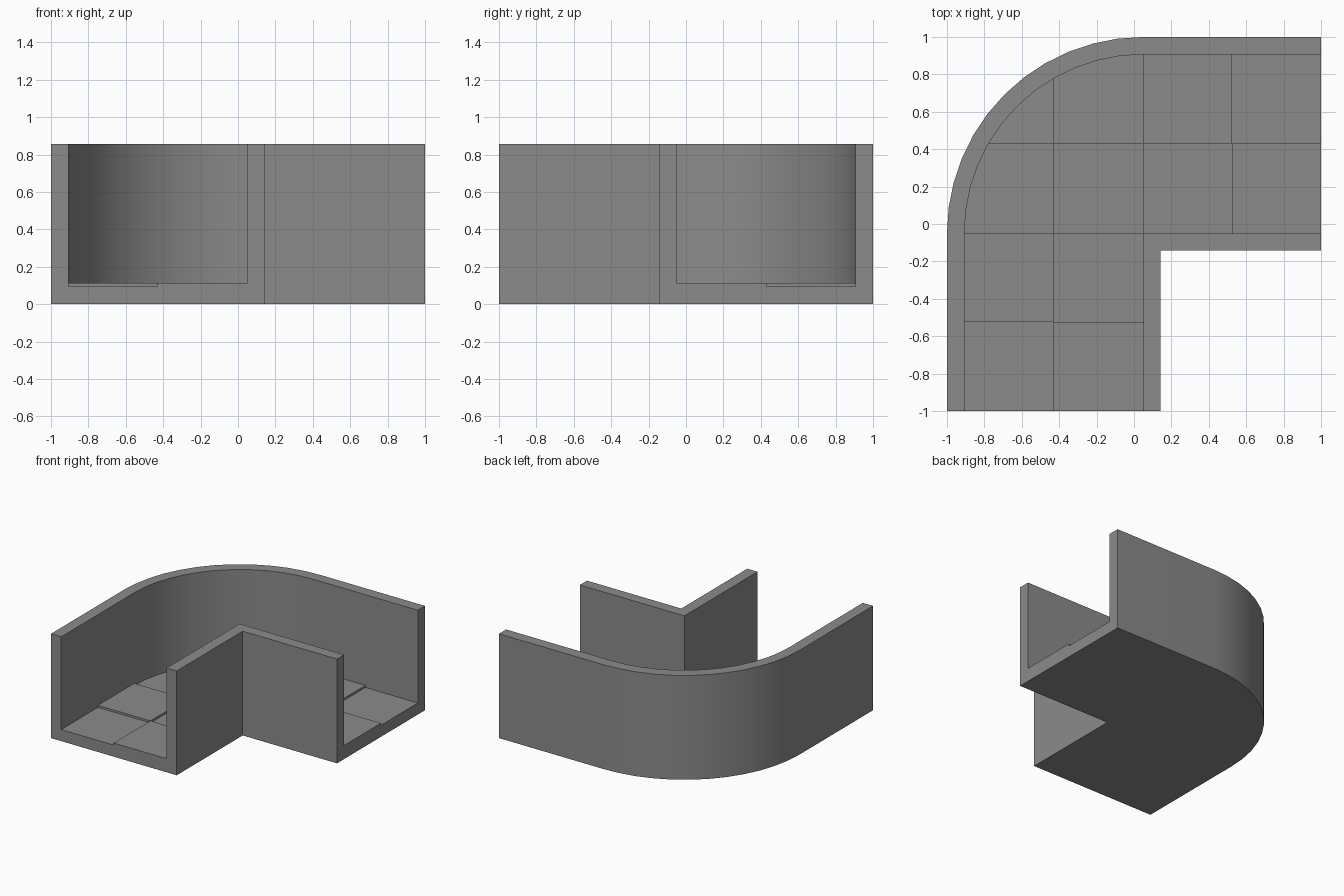
import bpy, bmesh, math
from mathutils import Vector

if "Cube" in bpy.data.objects:
    bpy.data.objects.remove(bpy.data.objects["Cube"])

H, FLOOR, TILE = 0.857, 0.095, 0.112   # wall top, low tiles, raised tiles
C, T, SEG = 0.05, 0.093, 12            # bend centre (C, -C), wall thickness
R_IN, R_OUT = 0.957, 1.05

stone = bpy.data.materials.new("dark_stone")
stone.diffuse_color = (0.26, 0.26, 0.26, 1)
stone.use_nodes = True
stone.node_tree.nodes["Principled BSDF"].inputs["Base Color"].default_value = stone.diffuse_color


def arc(r):
    a = [math.pi / 2 * (1 + i / SEG) for i in range(SEG + 1)]
    return [(C + r * math.cos(t), -C + r * math.sin(t)) for t in a]


def finish(name, bm):
    bmesh.ops.recalc_face_normals(bm, faces=bm.faces)
    me = bpy.data.meshes.new(name)
    bm.to_mesh(me)
    bm.free()
    me.materials.append(stone)
    ob = bpy.data.objects.new(name, me)
    bpy.context.collection.objects.link(ob)
    return ob


def extrude_up(bm, faces, h):
    out = bmesh.ops.extrude_face_region(bm, geom=faces, use_keep_orig=True)
    vs = [g for g in out['geom'] if isinstance(g, bmesh.types.BMVert)]
    bmesh.ops.translate(bm, verts=vs, vec=(0, 0, h))


def bend(name, r, inner, end, z0, z1):
    """Solid L-shaped bend with a rounded outside corner."""
    pts = [(end, -C + r)] + arc(r) + [(C - r, -end), (inner, -end), (inner, -inner), (end, -inner)]
    bm = bmesh.new()
    f = bm.faces.new([bm.verts.new((x, y, z0)) for x, y in pts])
    extrude_up(bm, [f], z1 - z0)
    return finish(name, bm)


# Channel body: solid bend with the walkway hollowed out
body = bend("corner_walls", R_OUT, C + T, 1.0, 0, H)
cutter = bend("walkway_cutter", R_IN, C, 1.2, FLOOR, H + 0.2)
cutter.hide_render = True
mod = body.modifiers.new("hollow", 'BOOLEAN')
mod.operation, mod.solver, mod.object = 'DIFFERENCE', 'EXACT', cutter
bpy.context.view_layer.objects.active = body
body.select_set(True)
bpy.ops.object.modifier_apply(modifier=mod.name)
bpy.data.objects.remove(cutter)
bpy.ops.object.shade_smooth_by_angle(angle=math.radians(30))

# Raised paving slabs: alternate cells of a grid, trimmed to the curved wall
lines = [C - R_IN, -0.43, C, 0.523, 1.0]
bm = bmesh.new()
for i in range(4):
    for j in range(4):
        if (i + j) % 2 == 0 or (i > 1 and j < 2):
            continue
        x0, x1 = lines[i], lines[i + 1]
        y0, y1 = -lines[4 - j], -lines[3 - j]
        bm.faces.new([bm.verts.new((x, y, FLOOR)) for x, y in
                      ((x0, y0), (x1, y0), (x1, y1), (x0, y1))])
rim = arc(R_IN)
for a, b in zip(rim, rim[1:]):
    n = Vector((a[1] - b[1], b[0] - a[0], 0))
    if n.dot(Vector((a[0] - C, a[1] + C, 0))) < 0:
        n = -n
    bmesh.ops.bisect_plane(bm, geom=bm.verts[:] + bm.edges[:] + bm.faces[:], dist=1e-5,
                           plane_co=(*a, FLOOR), plane_no=n, clear_outer=True)
extrude_up(bm, bm.faces[:], TILE - FLOOR)
finish("raised_slabs", bm)
